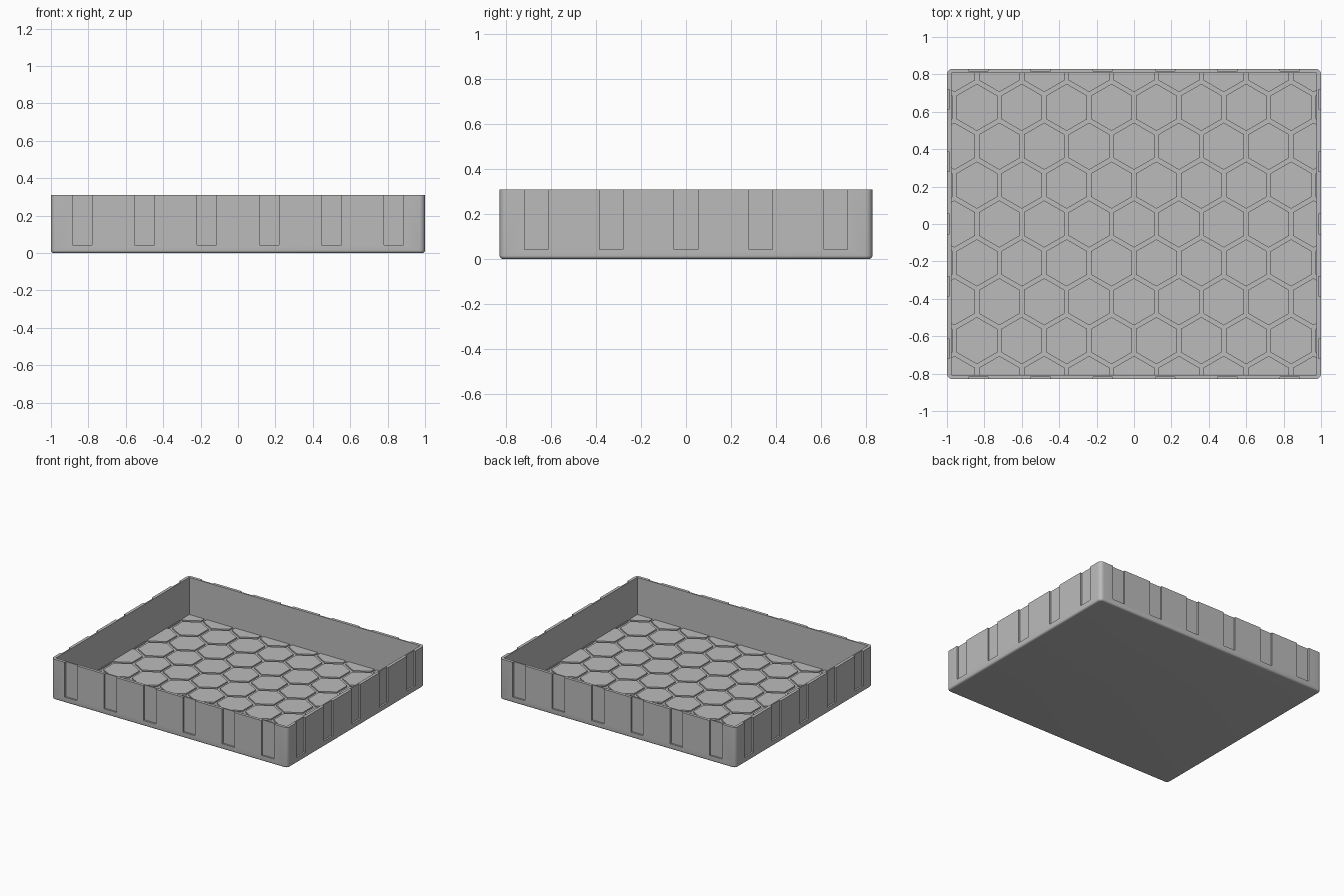
import bpy, bmesh, math
from mathutils import Matrix, Vector

cube = bpy.data.objects.get("Cube")
if cube:
    bpy.data.objects.remove(cube, do_unlink=True)

HX, HY, HEIGHT = 1.0, 0.83, 0.31      # outer half sizes and height
WALL, FLOOR = 0.023, 0.016            # wall and floor thickness
SLOT_W, SLOT_D, SLOT_Z = 0.105, 0.013, 0.043
PITCH, GAP, PAD_H = 0.24, 0.022, 0.01  # hexagon floor pattern

grey = bpy.data.materials.new("plain_grey")
grey.use_nodes = True
grey.diffuse_color = (0.5, 0.5, 0.5, 1)
grey.node_tree.nodes["Principled BSDF"].inputs["Base Color"].default_value = (0.5, 0.5, 0.5, 1)


def add_box(bm, lo, hi):
    lo, hi = Vector(lo), Vector(hi)
    m = Matrix.Translation((lo + hi) / 2) @ Matrix.Diagonal((*(hi - lo), 1))
    return bmesh.ops.create_cube(bm, size=1, matrix=m)["verts"]


def to_object(bm, name):
    mesh = bpy.data.meshes.new(name)
    bm.to_mesh(mesh)
    bm.free()
    mesh.materials.append(grey)
    obj = bpy.data.objects.new(name, mesh)
    bpy.context.collection.objects.link(obj)
    return obj


def round_edges(bm, edges, radius):
    bmesh.ops.bevel(bm, geom=edges, offset=radius, segments=5, profile=0.5, affect='EDGES')


# Outer body with rounded corners and a rounded bottom edge
bm = bmesh.new()
add_box(bm, (-HX, -HY, 0), (HX, HY, HEIGHT))
round_edges(bm, [e for e in bm.edges if abs(e.verts[0].co.z - e.verts[1].co.z) > 0.1], 0.03)
round_edges(bm, [e for e in bm.edges if all(v.co.z < 0.001 for v in e.verts)], 0.015)
tray = to_object(bm, "tray_body")

# Cavity cutter
bm = bmesh.new()
add_box(bm, (WALL - HX, WALL - HY, FLOOR), (HX - WALL, HY - WALL, HEIGHT + 0.1))
cavity = to_object(bm, "cavity_cutter")

# Slot cutters around all four walls
bm = bmesh.new()
for side in (-1, 1):
    for count, half, turn in ((6, HY, 0), (5, HX, math.pi / 2)):
        for i in range(count):
            x = (i - (count - 1) / 2) / 3
            verts = add_box(bm, (x - SLOT_W / 2, half - SLOT_D, SLOT_Z),
                            (x + SLOT_W / 2, half + 0.1, HEIGHT + 0.1))
            angle = turn + (math.pi if side < 0 else 0)
            bmesh.ops.rotate(bm, verts=verts, matrix=Matrix.Rotation(angle, 3, 'Z'))
slots = to_object(bm, "slot_cutter")

for cutter in (cavity, slots):
    mod = tray.modifiers.new(cutter.name, 'BOOLEAN')
    mod.operation, mod.solver, mod.object = 'DIFFERENCE', 'EXACT', cutter
    cutter.hide_render = True

# Bake the cuts and drop the cutters
deps = bpy.context.evaluated_depsgraph_get()
baked = bpy.data.meshes.new_from_object(tray.evaluated_get(deps))
tray.modifiers.clear()
tray.data = baked
for cutter in (cavity, slots):
    bpy.data.objects.remove(cutter, do_unlink=True)

# Hexagon pads on the floor, trimmed at the walls
bm = bmesh.new()
radius = (PITCH - GAP) / math.sqrt(3)
row_step = PITCH * math.sqrt(3) / 2
for row in range(-5, 6):
    for col in range(-6, 6):
        x = (col + (row % 2) / 2) * PITCH
        m = Matrix.Translation((x, row * row_step, FLOOR + PAD_H / 2))
        bmesh.ops.create_cone(bm, cap_ends=True, segments=6, radius1=radius,
                              radius2=radius, depth=PAD_H, matrix=m)
for axis, limit in ((Vector((1, 0, 0)), HX - WALL), (Vector((0, 1, 0)), HY - WALL)):
    for n in (axis, -axis):
        bmesh.ops.bisect_plane(bm, geom=bm.verts[:] + bm.edges[:] + bm.faces[:],
                               plane_co=n * limit, plane_no=n, clear_outer=True)
pads = to_object(bm, "floor_hexagons")

# Smooth only the rounded edges of the body
bpy.ops.object.select_all(action='DESELECT')
tray.select_set(True)
bpy.context.view_layer.objects.active = tray
bpy.ops.object.shade_smooth_by_angle(angle=math.radians(30))
